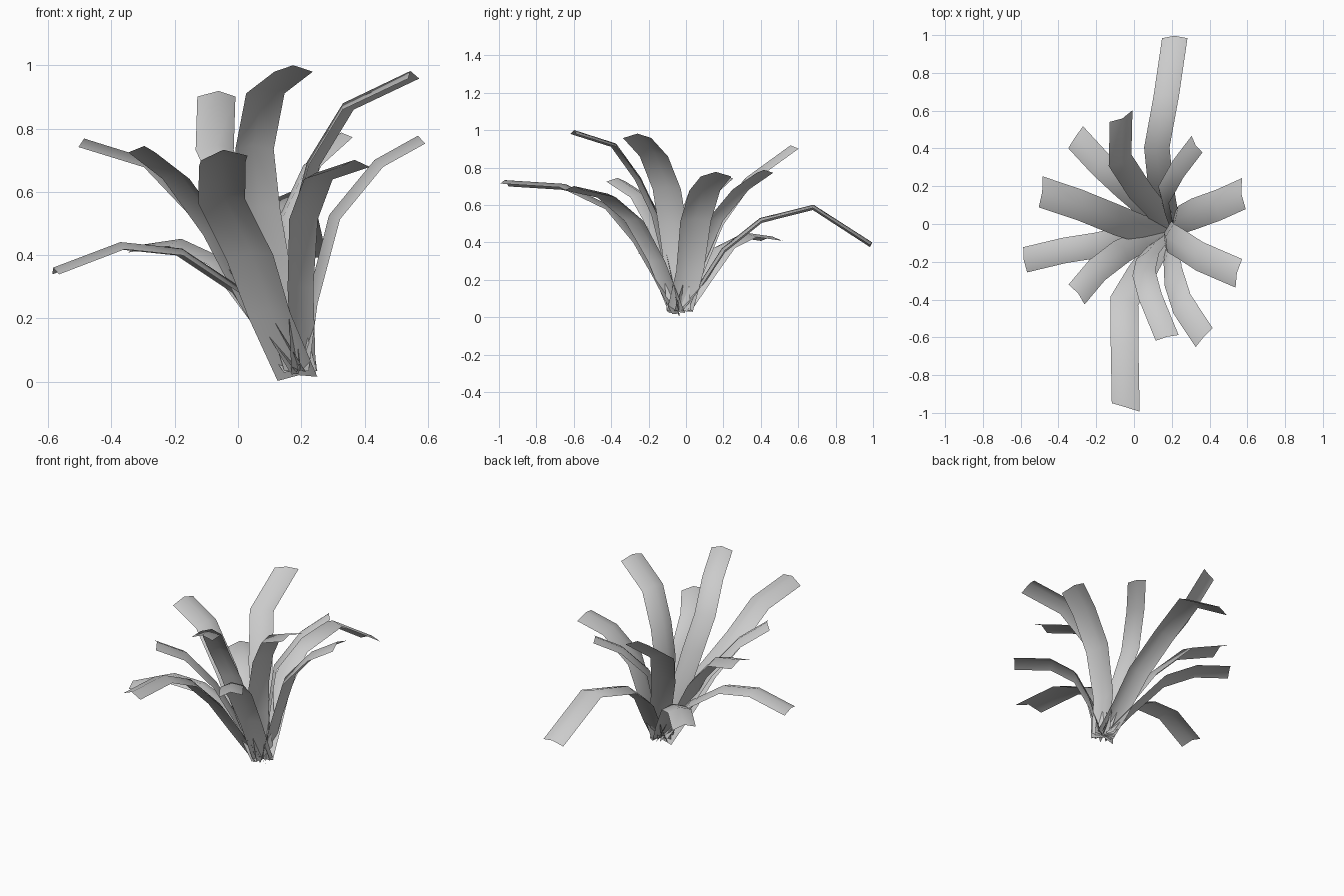
import bpy
import bmesh
from math import cos, sin, radians
from mathutils import Vector

default_cube = bpy.data.objects.get("Cube")
if default_cube:
    bpy.data.objects.remove(default_cube, do_unlink=True)

# One plain grey for the whole plant
grey = bpy.data.materials.new("leaf_grey")
grey.use_nodes = True
colour = (0.6, 0.6, 0.6, 1)
grey.diffuse_color = colour
grey.node_tree.nodes["Principled BSDF"].inputs["Base Color"].default_value = colour

UP = Vector((0, 0, 1))
CROWN = Vector((0.193, -0.035, 0.035))
RIDGE = 0.17  # ridge height as a share of leaf width


def leaf(name, facing, *stations, width=0.135, root_drop=0.0, tilt=0.0):
    """Folded ribbon with a raised midrib, facing a compass angle in degrees,
    from the crown through stations given in hundredths."""
    heading = Vector((cos(radians(facing)), sin(radians(facing)), 0))
    side = (heading.cross(UP) + UP * tilt).normalized()
    path = [CROWN + heading * 0.01 - UP * root_drop]
    path += [Vector(s) / 100 for s in stations]
    last = len(path) - 1

    bm = bmesh.new()
    rows = []
    for i, point in enumerate(path):
        ahead = (path[min(i + 1, last)] - point).normalized()
        behind = (point - path[max(i - 1, 0)]).normalized()
        normal = side.cross(ahead + behind).normalized()
        span = width * (0.85, 0.9, 1)[min(i, 2)]
        half = side * span / 2
        lift = normal * span * RIDGE / 2
        rows.append([bm.verts.new(point + offset)
                     for offset in (-half - lift, lift, half - lift)])

    for low, high in zip(rows, rows[1:]):
        for k in range(2):
            bm.faces.new((low[k], low[k + 1], high[k + 1], high[k]))

    mesh = bpy.data.meshes.new(name)
    bm.to_mesh(mesh)
    bm.free()
    mesh.materials.append(grey)
    mesh.shade_smooth()
    obj = bpy.data.objects.new(name, mesh)
    bpy.context.collection.objects.link(obj)


# Leaves reaching to the back
leaf("back_long_drooping_leaf", 90,
     (17, 7, 16), (14, 20, 36), (12, 40, 52), (17, 68, 59), (21.5, 99, 39),
     tilt=0.08)
leaf("back_tall_leaf", 117,
     (12, 7, 27), (4, 16, 50), (-7, 33, 74), (-6.5, 56.5, 91))
leaf("back_right_low_leaf", 146,
     (8, 8, 20), (-5, 20, 38), (-18, 32, 44), (-31, 46, 42), width=0.14)
leaf("back_left_leaf", 33,
     (17, 6, 30), (15, 15, 52), (23, 29, 69), (33, 42, 78), width=0.105)

# Leaves reaching to the sides
leaf("right_upper_leaf", 173,
     (6, -3, 25), (-8, 2, 48), (-28, 10, 69), (-49, 17, 75.5), width=0.165)
leaf("right_drooping_leaf", 189,
     (8, -4, 17), (0, -6, 29), (-18, -11, 41), (-37, -14, 43), (-58, -19, 35))
leaf("left_upper_leaf", 7,
     (23, 2, 25), (30, 5, 52), (44, 10, 69), (57.5, 16, 76.5), width=0.165)
leaf("left_tall_leaf", 347,
     (17, -5, 30), (18, -7, 50), (23, -10, 69), (34, -17, 87), (55, -26, 97),
     width=0.155)

# Leaves reaching to the front
leaf("front_right_leaf", 219,
     (5, -8, 25), (-6, -14, 47), (-19, -24, 65), (-30, -37, 73.5), width=0.135)
leaf("front_long_leaf", 253,
     (10, -15, 22), (4, -25, 40), (-5, -40, 58), (-5, -65, 70), (-4.5, -97, 72),
     width=0.155, root_drop=0.02, tilt=-0.1)
leaf("front_tall_leaf", 284,
     (12, -10, 30), (7, -16, 55), (5, -25, 74), (8.5, -38, 92), (17.5, -60, 99),
     width=0.125)
leaf("front_left_leaf", 318,
     (19, -15, 30), (20, -27, 52), (25, -42, 65), (37, -60, 69), root_drop=0.01)
